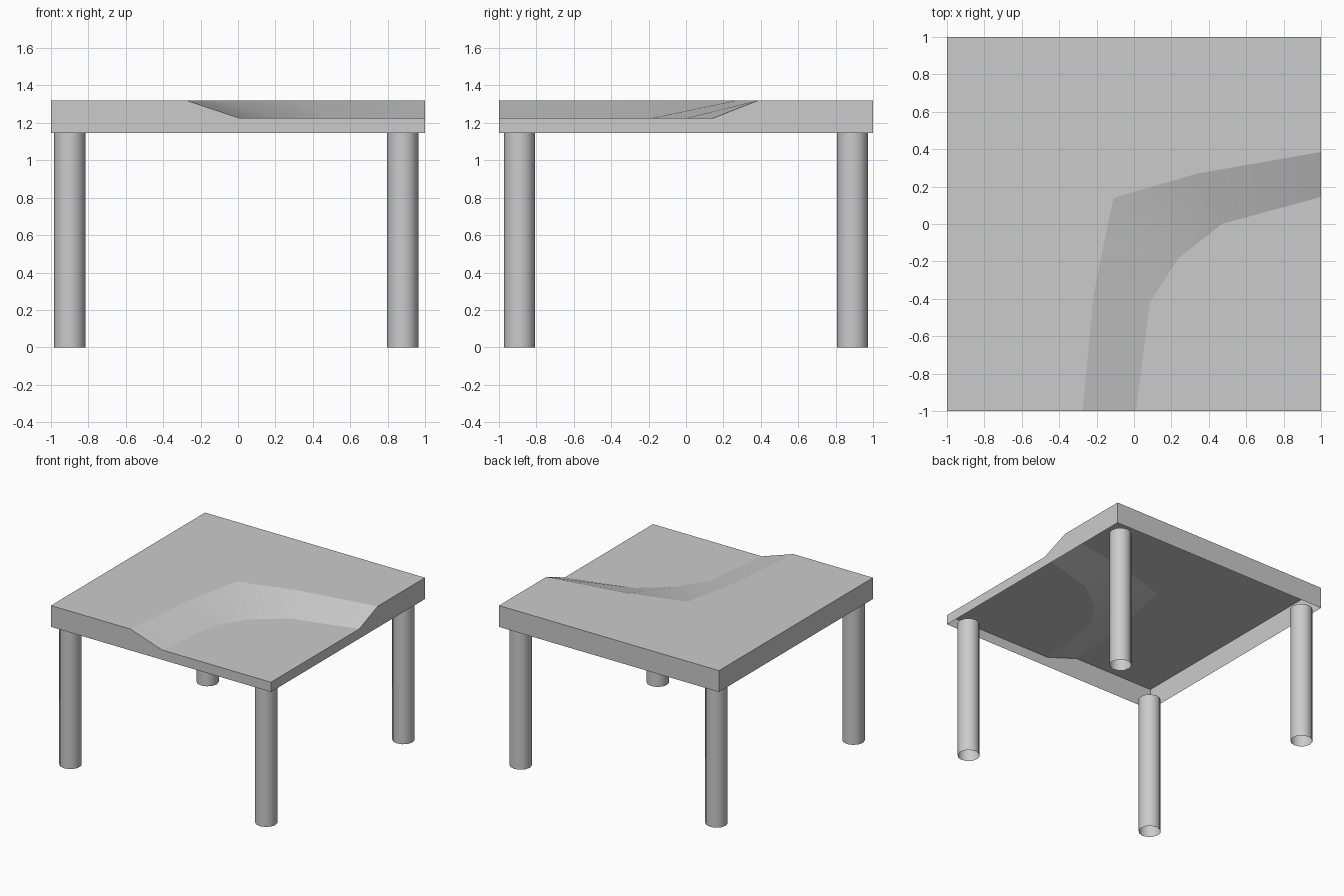
import bpy, bmesh, math

cube = bpy.data.objects.get("Cube")
if cube:
    bpy.data.objects.remove(cube, do_unlink=True)

HIGH, LOW, BASE = 1.32, 1.225, 1.145

grey = bpy.data.materials.new("plain grey")
grey.use_nodes = True
COLOUR = (0.6, 0.6, 0.6, 1)
grey.diffuse_color = COLOUR
grey.node_tree.nodes["Principled BSDF"].inputs["Base Color"].default_value = COLOUR


def finish(name, bm):
    mesh = bpy.data.meshes.new(name)
    bm.to_mesh(mesh)
    bm.free()
    mesh.materials.append(grey)
    obj = bpy.data.objects.new(name, mesh)
    bpy.context.collection.objects.link(obj)
    return obj


# Terraced top: upper plateau, sloping bank, lower terrace, open underneath
crest = [(-0.275, -1), (-0.215, -0.37), (-0.11, 0.14), (0.34, 0.27), (1, 0.385)]
foot = [(0.01, -1), (0.085, -0.42), (0.235, -0.185), (0.47, 0), (1, 0.145)]
bm = bmesh.new()
upper = [bm.verts.new((x, y, HIGH)) for x, y in crest]
lower = [bm.verts.new((x, y, LOW)) for x, y in foot]
back = [bm.verts.new((x, y, HIGH)) for x, y in ((1, 1), (-1, 1), (-1, -1))]
corner = bm.verts.new((1, -1, LOW))
bm.faces.new(upper + back)
bm.faces.new([corner] + lower[::-1])
for i in range(len(crest) - 1):
    bank = bm.faces.new((lower[i], lower[i + 1], upper[i + 1], upper[i]))
    bank.smooth = True

# Skirt walls drop from the rim to a level bottom edge
rim = [corner, lower[-1], upper[-1]] + back + [upper[0], lower[0]]
hem = [bm.verts.new((v.co.x, v.co.y, BASE)) for v in rim]
for i in range(len(rim)):
    j = (i + 1) % len(rim)
    bm.faces.new((hem[i], hem[j], rim[j], rim[i]))
bmesh.ops.triangulate(bm, faces=[f for f in bm.faces if len(f.verts) > 4])
bmesh.ops.recalc_face_normals(bm, faces=bm.faces)
finish("terraced_top", bm)

# Four open tube legs
for end, y in (("front", -0.89), ("back", 0.89)):
    for side, x in (("right", -0.9), ("left", 0.88)):
        bm = bmesh.new()
        bmesh.ops.create_cone(bm, cap_ends=False, segments=12, radius1=0.084,
                              radius2=0.084, depth=BASE)
        for f in bm.faces:
            f.smooth = True
        leg = finish(f"{end}_{side}_leg", bm)
        leg.location = (x, y, BASE / 2)
